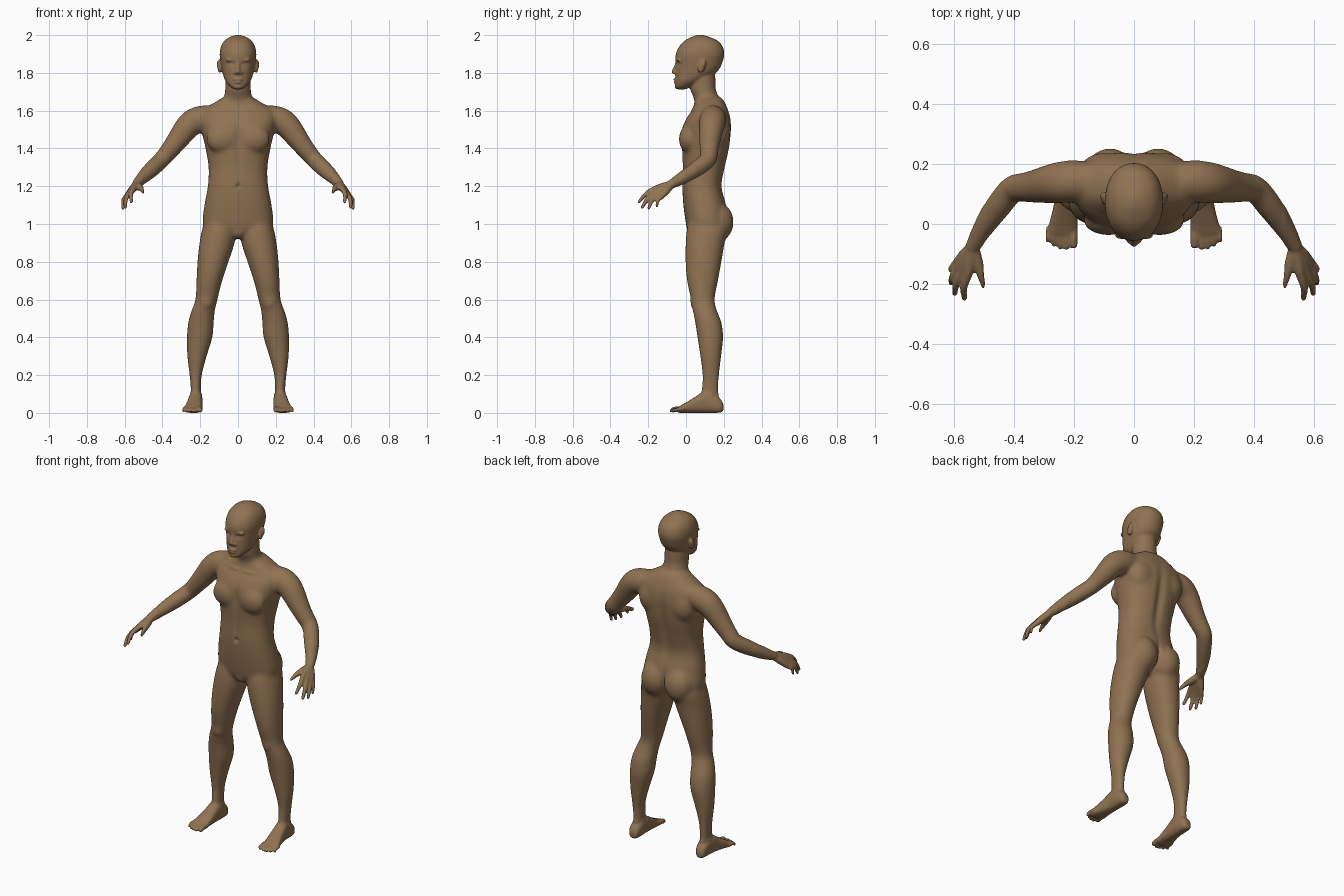
import bpy, bmesh
from math import sin, cos, pi, exp, copysign
from mathutils import Vector, Matrix

bm = bmesh.new()


def spline(rows, steps=6):
    """Catmull-Rom through rows of equal-length tuples."""
    out = []
    for i in range(len(rows) - 1):
        a, b, c, d = rows[max(i - 1, 0)], rows[i], rows[i + 1], rows[min(i + 2, len(rows) - 1)]
        for k in range(steps):
            t = k / steps
            out.append([0.5 * (2 * q + (r - p) * t + (2 * p - 5 * q + 4 * r - s) * t * t
                               + (3 * q - p - 3 * r + s) * t ** 3) for p, q, r, s in zip(a, b, c, d)])
    return out + [list(rows[-1])]


def skin(rings, sides):
    """Closed surface through point rings, for each mirror sign in sides."""
    for s in sides:
        vr = [[bm.verts.new((p[0] * s, p[1], p[2])) for p in r] for r in rings]
        n = len(vr[0])
        for a, b in zip(vr, vr[1:]):
            for i in range(n):
                bm.faces.new((a[i], a[(i + 1) % n], b[(i + 1) % n], b[i]))
        bm.faces.new(vr[0][::-1])
        bm.faces.new(vr[-1])


def loft(rows, sides=(1,), axis='z', power=2.2, n=40):
    """Rows: (position on axis, x min, x max, other min, other max)."""
    rings = []
    for t, x0, x1, b0, b1 in spline(rows):
        ring = []
        for i in range(n):
            c, s = cos(2 * pi * i / n), sin(2 * pi * i / n)
            x = (x0 + x1) / 2 + (x1 - x0) / 2 * copysign(abs(c) ** (2 / power), c)
            b = (b0 + b1) / 2 + (b1 - b0) / 2 * copysign(abs(s) ** (2 / power), s)
            ring.append((x, b, t) if axis == 'z' else (x, t, b))
        rings.append(ring)
    skin(rings, sides)


def blob(c, r, sides=(1,), tilt=0):
    for s in sides:
        m = Matrix.Translation((c[0] * s, c[1], c[2])) @ Matrix.Rotation(tilt, 4, 'X') @ Matrix.Diagonal((*r, 1))
        bmesh.ops.create_uvsphere(bm, u_segments=24, v_segments=14, radius=1, matrix=m)


def tube(rows, sides=(1, -1), n=20):
    """Rows: (x, y, z, radius); round far end."""
    pts = spline(rows)
    rings = []
    for i, p in enumerate(pts):
        t = Vector(pts[min(i + 1, len(pts) - 1)][:3]) - Vector(pts[max(i - 1, 0)][:3])
        u = t.cross(Vector((1, 0.3, 1))).normalized()
        v = t.cross(u).normalized()
        rings.append([Vector(p[:3]) + p[3] * (u * cos(2 * pi * k / n) + v * sin(2 * pi * k / n)) for k in range(n)])
    skin(rings, sides)
    blob(rows[-1][:3], (rows[-1][3],) * 3, sides)


def sym(rows):
    return [(z, -h, h, f, b) for z, h, f, b in rows]


BOTH = (1, -1)

# Torso
loft(sym([(.925, .05, .04, .14), (.96, .14, .012, .19), (1.0, .186, 0, .225), (1.1, .178, -.014, .213),
          (1.2, .16, -.02, .19), (1.3, .156, -.018, .208), (1.4, .172, -.022, .23), (1.5, .195, -.022, .24),
          (1.56, .205, .002, .236), (1.6, .19, .03, .225), (1.64, .13, .045, .208), (1.67, .08, .05, .19)]), power=2.35)
blob((.085, .012, 1.45), (.085, .05, .075), BOTH)      # chest
blob((.08, .165, 1.01), (.086, .088, .105), BOTH)      # buttocks
blob((0, .045, .96), (.04, .04, .04))                  # groin
blob((.1, .17, 1.5), (.085, .068, .1), BOTH)           # shoulder blades

# Neck and head
loft(sym([(1.58, .1, .06, .21), (1.64, .085, .048, .193), (1.68, .072, .035, .17),
          (1.72, .067, .022, .157), (1.78, .066, .02, .155), (1.82, .06, .03, .15)]), power=2)
loft(sym([(1.713, .02, -.048, -.005), (1.727, .042, -.057, .03), (1.755, .066, -.056, .085), (1.79, .079, -.056, .145),
          (1.82, .086, -.055, .176), (1.86, .093, -.055, .194), (1.9, .097, -.054, .203), (1.94, .09, -.036, .194),
          (1.97, .072, -.008, .168), (1.99, .044, .03, .125), (2.001, .01, .06, .09)]), power=2.15)
# Nose, lips, chin, brow
tube([(0, -.045, 1.862, .009), (0, -.056, 1.83, .01), (0, -.064, 1.807, .013)], (1,))
blob((.014, -.055, 1.801), (.011, .012, .009), BOTH)
blob((0, -.054, 1.765), (.026, .014, .007))
blob((0, -.053, 1.751), (.022, .014, .008))
blob((0, -.046, 1.727), (.022, .014, .014))
blob((.036, -.038, 1.868), (.03, .014, .01), BOTH)
# Ears
for dy, dz, r in ((.083, 1.835, (.012, .02, .036)), (.092, 1.845, (.017, .013, .026))):
    blob((.097, dy, dz), r, BOTH, -.25)

# Legs
loft([(1.05, .03, .16, .03, .18), (.98, .012, .188, .006, .222), (.9, .018, .204, -.002, .205), (.8, .05, .215, -.003, .188),
      (.7, .083, .22, .005, .17), (.6, .108, .226, .026, .152), (.54, .122, .247, .036, .165), (.48, .128, .264, .048, .188),
      (.4, .135, .271, .06, .197), (.3, .165, .269, .075, .187), (.2, .191, .257, .086, .176),
      (.12, .196, .25, .082, .173), (.05, .198, .25, .08, .175), (.02, .2, .248, .09, .17)], BOTH, power=2.1)
blob((.168, .055, .59), (.04, .034, .05), BOTH)        # kneecap
blob((.223, .13, .095), (.033, .025, .022), BOTH)      # ankle bones

# Feet and toes
loft([(.198, .21, .238, .012, .045), (.185, .195, .252, .002, .07), (.15, .188, .258, 0, .1), (.1, .187, .262, 0, .115),
      (.05, .188, .27, 0, .086), (0, .188, .283, 0, .055), (-.03, .188, .29, 0, .038), (-.048, .195, .285, .004, .026)],
     BOTH, 'y', 2.5)
for i, tip in enumerate((-.068, -.078, -.076, -.068, -.056)):
    r = .0145 if i == 0 else .0105 - .0006 * i
    x = .202 + .0205 * i + (.003 if i else 0)
    tube([(x - .002, -.01, .022, r), (x, -.045, .021, r), (x, tip, r + .001, r)])

# Arms
tube([(.1, .14, 1.57, .055), (.19, .143, 1.558, .07), (.255, .137, 1.527, .069), (.325, .126, 1.438, .057),
      (.365, .122, 1.387, .05), (.405, .115, 1.34, .046), (.455, .055, 1.292, .044), (.505, -.02, 1.243, .034),
      (.535, -.072, 1.214, .025)])
# Hands: wrist to knuckle to tip for each finger
wrist = (.537, -.075, 1.212)
for knuckle, tip, r in (((.553, -.165, 1.186), (.565, -.248, 1.117), .0125),
                        ((.572, -.161, 1.168), (.597, -.232, 1.088), .0125),
                        ((.585, -.147, 1.154), (.61, -.198, 1.083), .0118),
                        ((.591, -.128, 1.145), (.61, -.155, 1.094), .0105)):
    w, k, t = Vector(wrist), Vector(knuckle), Vector(tip)
    w = w.lerp(k, .05)
    bend = k.lerp(t, .5) + Vector((.008, -.006, .007))
    tube([(*w, .02), (*w.lerp(k, .5), .0195), (*k, r + .003), (*bend, r), (*t, r * .72)])
tube([(.535, -.08, 1.208, .02), (.522, -.125, 1.196, .019), (.51, -.168, 1.185, .014), (.499, -.207, 1.168, .01)])

# Fuse all parts into one skin
bmesh.ops.recalc_face_normals(bm, faces=bm.faces)
raw = bpy.data.meshes.new("raw")
bm.to_mesh(raw)
bm.free()
body = bpy.data.objects.new("human_body", raw)
bpy.context.collection.objects.link(body)
mod = body.modifiers.new("fuse", 'REMESH')
mod.mode = 'VOXEL'
mod.voxel_size = .0053
mesh = bpy.data.meshes.new_from_object(body.evaluated_get(bpy.context.evaluated_depsgraph_get()))
body.modifiers.clear()
body.data = mesh

# Soften joins: strongly on trunk and limbs, lightly on face, hands and feet
bm = bmesh.new()
bm.from_mesh(mesh)
soft = [v for v in bm.verts if abs(v.co.x) < .5 and .1 < v.co.z < 1.69]
for verts, count in ((bm.verts[:], 3), (soft, 30)):
    for _ in range(count):
        bmesh.ops.smooth_vert(bm, verts=verts, factor=.5, use_axis_x=True, use_axis_y=True, use_axis_z=True)

# Sculpted details: (front or back, x, z, x radius, z radius, push along y)
details = [(-1, .036, 1.846, .02, .012, .011), (-1, .038, 1.844, .012, .006, -.006), (-1, 0, 1.758, .022, .003, .005),
           (-1, 0, 1.2, .01, .012, .012), (-1, 0, 1.45, .018, .09, .009), (-1, 0, 1.3, .015, .1, .003),
           (-1, .05, 1.605, .04, .008, -.005), (1, 0, 1.36, .025, .17, -.014), (1, 0, 1.0, .01, .07, -.02)]
for v in bm.verts:
    x, y, z = v.co
    for side, dx, dz, rx, rz, push in details:
        if (y < .06) == (side < 0) and abs(z - dz) < 3 * rz and abs(x) < .3:
            v.co.y += push * exp(-((abs(x) - dx) / rx) ** 2 - ((z - dz) / rz) ** 2)
bm.to_mesh(mesh)
bm.free()
for p in mesh.polygons:
    p.use_smooth = True

skin_mat = bpy.data.materials.new("brown_skin")
skin_mat.diffuse_color = (.28, .17, .085, 1)
mesh.materials.clear()
mesh.materials.append(skin_mat)
bpy.data.meshes.remove(raw)
